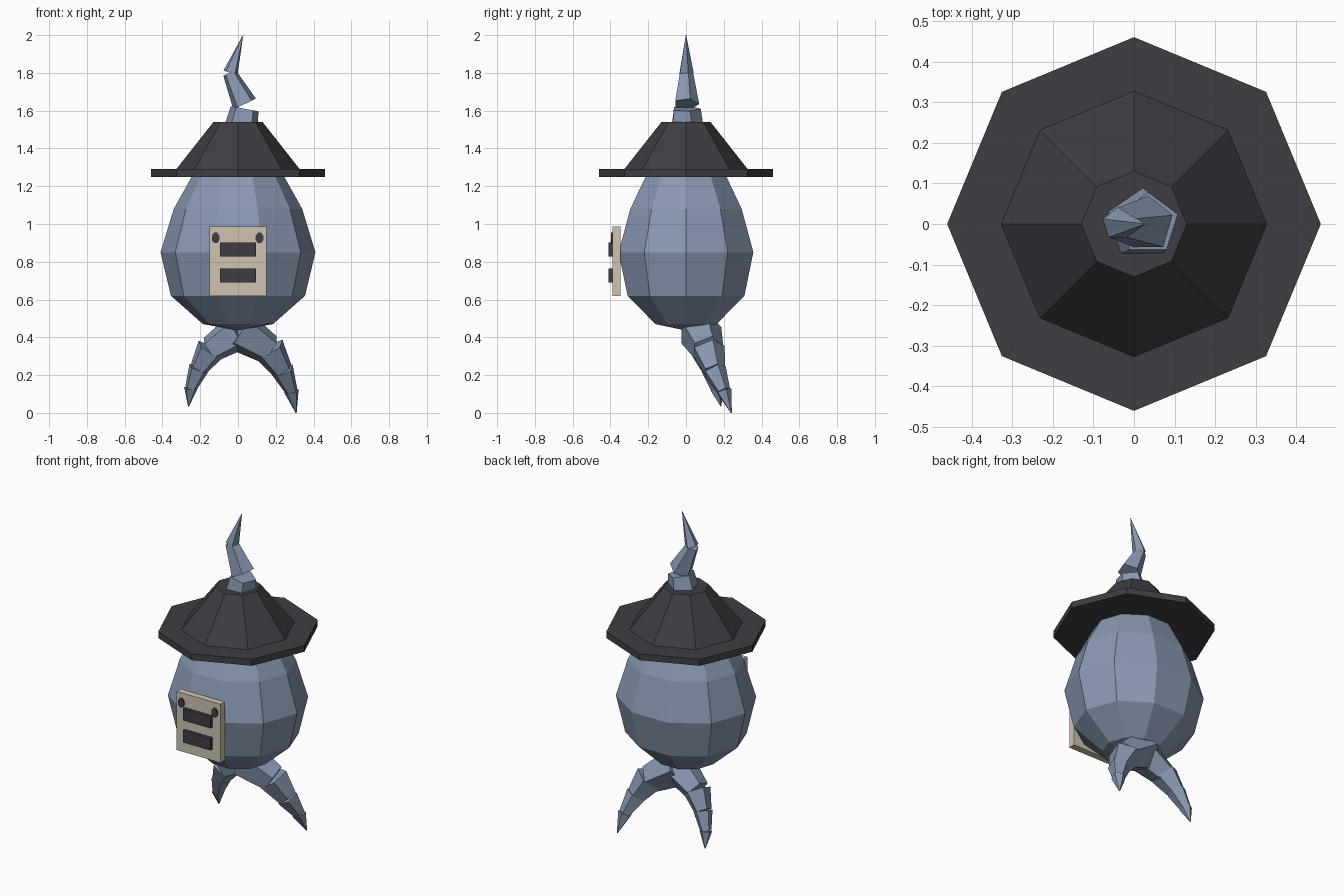
import bpy, bmesh, math
from mathutils import Vector

if "Cube" in bpy.data.objects:
    bpy.data.objects.remove(bpy.data.objects["Cube"])


def material(name, rgb):
    m = bpy.data.materials.new(name)
    m.diffuse_color = (*rgb, 1)
    m.use_nodes = True
    m.node_tree.nodes["Principled BSDF"].inputs["Base Color"].default_value = m.diffuse_color
    return m


BLUE = material("slate blue", (0.25, 0.315, 0.44))
DARK = material("charcoal", (0.05, 0.047, 0.057))
BEIGE = material("beige", (0.62, 0.55, 0.45))


def loft(name, rings, mat):
    """Join closed rings of equal length with quads and cap both ends."""
    bm = bmesh.new()
    loops = [[bm.verts.new(p) for p in ring] for ring in rings]
    n = len(loops[0])
    for a, b in zip(loops, loops[1:]):
        for i in range(n):
            j = (i + 1) % n
            bm.faces.new((a[i], a[j], b[j], b[i]))
    bm.faces.new(loops[0][::-1])
    bm.faces.new(loops[-1])
    bmesh.ops.remove_doubles(bm, verts=bm.verts, dist=1e-5)
    bmesh.ops.recalc_face_normals(bm, faces=bm.faces)
    mesh = bpy.data.meshes.new(name)
    bm.to_mesh(mesh)
    bm.free()
    mesh.materials.append(mat)
    ob = bpy.data.objects.new(name, mesh)
    bpy.context.collection.objects.link(ob)
    return ob


def flat_ring(n, rx, ry, z):
    return [(rx * math.cos(math.tau * i / n), ry * math.sin(math.tau * i / n), z)
            for i in range(n)]


def box(name, x, y, z, mat):
    ring = lambda h: [(x[0], y[0], h), (x[1], y[0], h), (x[1], y[1], h), (x[0], y[1], h)]
    return loft(name, [ring(z[0]), ring(z[1])], mat)


def frustum(name, p, q, r0, r1, mat):
    """Five-sided tapered segment from p to q, one corner facing the back."""
    p, q = Vector(p), Vector(q)
    d = (q - p).normalized()
    u = Vector((0, 1, 0))
    u = (u - u.dot(d) * d).normalized()
    v = d.cross(u)

    def ring(c, r):
        angles = [math.tau * i / 5 for i in range(5)]
        return [c + r * (math.cos(a) * u + math.sin(a) * v) for a in angles]
    return loft(name, [ring(p, r0), ring(q, r1)], mat)


# Faceted egg-shaped body
body = [(0.44, 0.02, 0.02), (0.47, 0.185, 0.17), (0.62, 0.355, 0.325),
        (0.85, 0.41, 0.375), (1.08, 0.34, 0.31), (1.25, 0.245, 0.225),
        (1.36, 0.13, 0.12)]
loft("body", [flat_ring(10, rx, ry, z) for z, rx, ry in body], BLUE)

# Octagonal hat
loft("hat_brim", [flat_ring(8, 0.46, 0.46, z) for z in (1.25, 1.29)], DARK)
loft("hat_crown", [flat_ring(8, 0.327, 0.327, 1.29),
                   flat_ring(8, 0.13, 0.13, 1.54)], DARK)

# Crooked horn rising out of the hat
frustum("horn_base", (0.015, 0, 1.50), (0.035, 0, 1.61), 0.095, 0.078, BLUE)
frustum("horn_middle", (0.035, 0, 1.635), (-0.045, 0, 1.80), 0.070, 0.038, BLUE)
frustum("horn_tip", (-0.04, 0, 1.80), (0.027, 0, 2.0), 0.041, 0.001, BLUE)

# Segmented claw-like legs: joints and (start, end) radius of each segment
legs = {
    "right_leg": ([(0.0, 0.07, 0.44), (0.165, 0.115, 0.335), (0.235, 0.15, 0.225),
                   (0.283, 0.20, 0.115), (0.308, 0.24, 0.0)],
                  [(0.12, 0.085), (0.092, 0.06), (0.065, 0.036), (0.042, 0.003)]),
    "left_leg": ([(0.0, 0.07, 0.43), (-0.145, 0.10, 0.335), (-0.208, 0.13, 0.235),
                  (-0.25, 0.16, 0.13), (-0.262, 0.185, 0.035)],
                 [(0.105, 0.075), (0.082, 0.052), (0.057, 0.033), (0.038, 0.003)]),
}
for name, (joints, radii) in legs.items():
    for i, (r0, r1) in enumerate(radii):
        frustum(f"{name}_segment_{i + 1}", joints[i], joints[i + 1], r0, r1, BLUE)

# Front plate with two slots and two small bolts
box("face_plate", (-0.152, 0.152), (-0.39, -0.348), (0.62, 0.987), BEIGE)
box("upper_slot", (-0.095, 0.095), (-0.41, -0.385), (0.828, 0.902), DARK)
box("lower_slot", (-0.095, 0.095), (-0.41, -0.385), (0.69, 0.765), DARK)
for side, x in (("left", -0.118), ("right", 0.114)):
    bolt = [[(x + 0.022 * math.cos(a), y, 0.926 + 0.03 * math.sin(a))
             for a in (math.tau * (i + 0.5) / 8 for i in range(8))]
            for y in (-0.397, -0.388)]
    loft(f"{side}_bolt", bolt, DARK)
